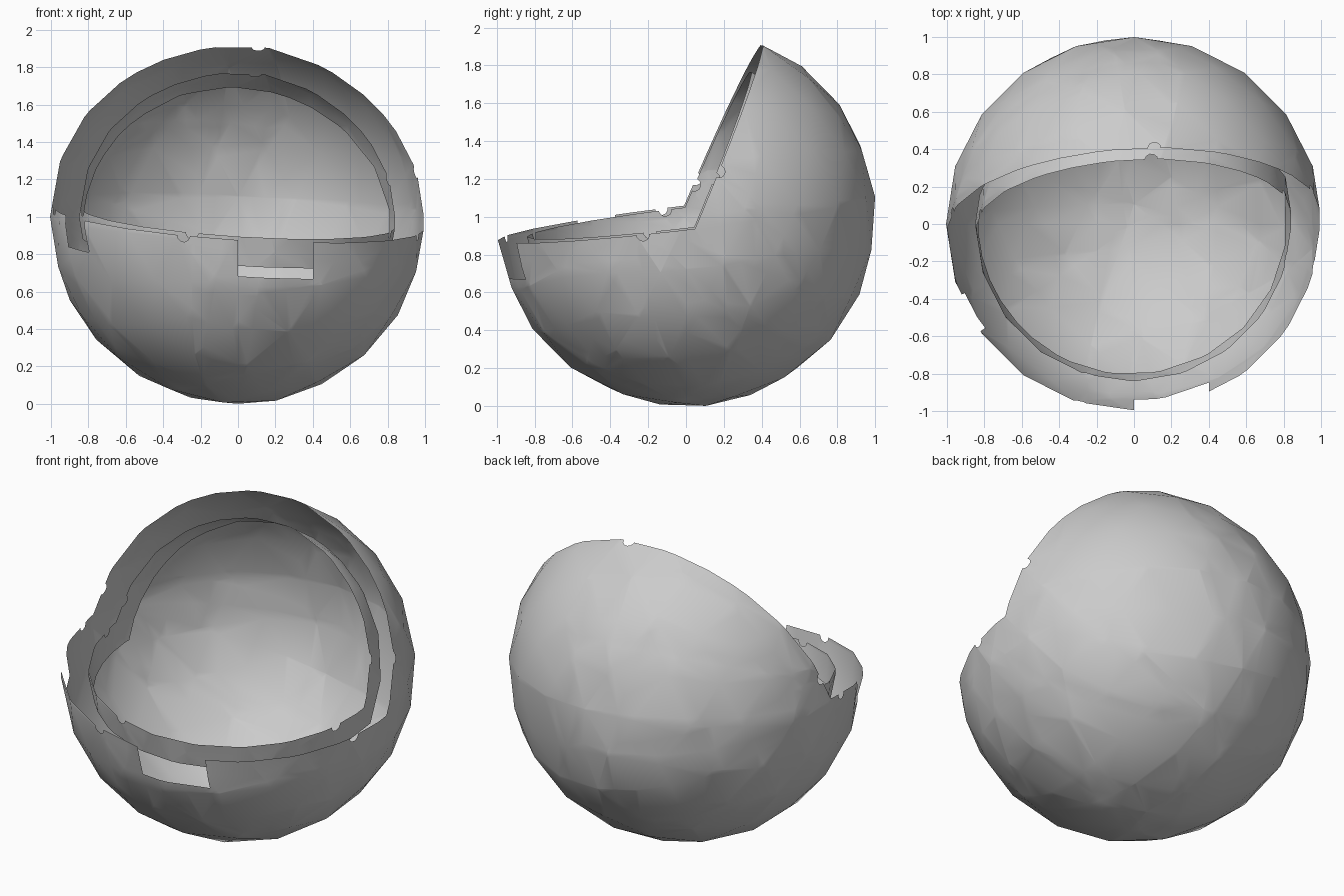
import bpy, bmesh, math
from mathutils import Vector, Matrix

if "Cube" in bpy.data.objects:
    bpy.data.objects.remove(bpy.data.objects["Cube"])

CENTER_Z = 1.0

# Opening: a wedge between a nearly level plane and a leaning plane (sphere centre = origin)
LOW_N = Vector((0.065, -0.12, 1.0)).normalized()
LOW_P = Vector((0, 0, -0.005))
UP_N = Vector((0.055, -1.0, 0.42)).normalized()
UP_P = Vector((0, 0.02, 0))


def wedge(offset=0.0):
    return [(LOW_P - LOW_N * offset, LOW_N), (UP_P - UP_N * offset, UP_N)]


def inside_faces(bm, planes):
    """Split the mesh along a convex region and return the faces inside it."""
    faces = list(bm.faces)
    for co, no in planes:
        edges = {e for f in faces for e in f.edges}
        verts = {v for f in faces for v in f.verts}
        res = bmesh.ops.bisect_plane(bm, geom=faces + list(edges) + list(verts),
                                     dist=1e-5, plane_co=co, plane_no=no)
        pool = set(faces) | {g for g in res["geom"] if isinstance(g, bmesh.types.BMFace)}
        faces = [f for f in pool if f.is_valid
                 and (f.calc_center_median() - co).dot(no) > 0]
        if not faces:
            break
    return faces


def carve(bm, planes):
    bmesh.ops.delete(bm, geom=inside_faces(bm, planes), context='FACES')


def bite_planes(direction, radius=0.033, sides=10):
    """Small round prism running outward from the centre."""
    d = direction.normalized()
    u = d.orthogonal().normalized()
    planes = [(Vector(), d)]
    for i in range(sides):
        n = Matrix.Rotation(2 * math.pi * i / sides, 3, d) @ u
        planes.append((n * radius, -n))
    return planes


def low_dir(x, y):
    return Vector((x, y, -0.005 - 0.065 * x + 0.12 * y))


def up_dir(x, z):
    return Vector((x, 0.02 + 0.42 * z + 0.055 * x, z))


BITES = [low_dir(-0.29, -0.95), low_dir(0.97, -0.23), low_dir(-0.98, -0.13),
         up_dir(0.11, 0.91), up_dir(0.95, 0.24), up_dir(-0.97, 0.2)]


def sphere(radius):
    bm = bmesh.new()
    bmesh.ops.create_icosphere(bm, subdivisions=3, radius=radius)
    bmesh.ops.rotate(bm, verts=bm.verts, cent=(0, 0, 0),
                     matrix=Matrix.Rotation(math.radians(6), 3, 'X'))
    return bm


def finish(bm, name):
    for f in bm.faces:
        f.smooth = True
    me = bpy.data.meshes.new(name)
    bm.to_mesh(me)
    bm.free()
    ob = bpy.data.objects.new(name, me)
    ob.location.z = CENTER_Z
    bpy.context.collection.objects.link(ob)


# Outer shell with opening, two rectangular rim notches and round bites
bm = sphere(1.005)
carve(bm, wedge())
carve(bm, [(Vector(), Vector((0, -1, 0))),
           (Vector(), Vector((1, 0, 0))),
           (Vector((0.4, 0, 0)), Vector((-1, 0, 0))),
           (LOW_P - Vector((0, 0, 0.2)), LOW_N)])
carve(bm, [(Vector(), Vector((0.38, -0.93, 0))),
           (Vector(), Vector((-0.58, 0.83, 0))),
           (LOW_P - Vector((0, 0, 0.17)), LOW_N)])
for d in BITES:
    carve(bm, bite_planes(d))
finish(bm, "outer_shell")

# Inner lip: a band of a smaller sphere following the opening
bm = sphere(0.85)
keep = set(inside_faces(bm, wedge(0.16)))
bmesh.ops.delete(bm, geom=[f for f in bm.faces if f not in keep], context='FACES')
carve(bm, wedge())
for d in BITES:
    carve(bm, bite_planes(d))
finish(bm, "inner_lip")
